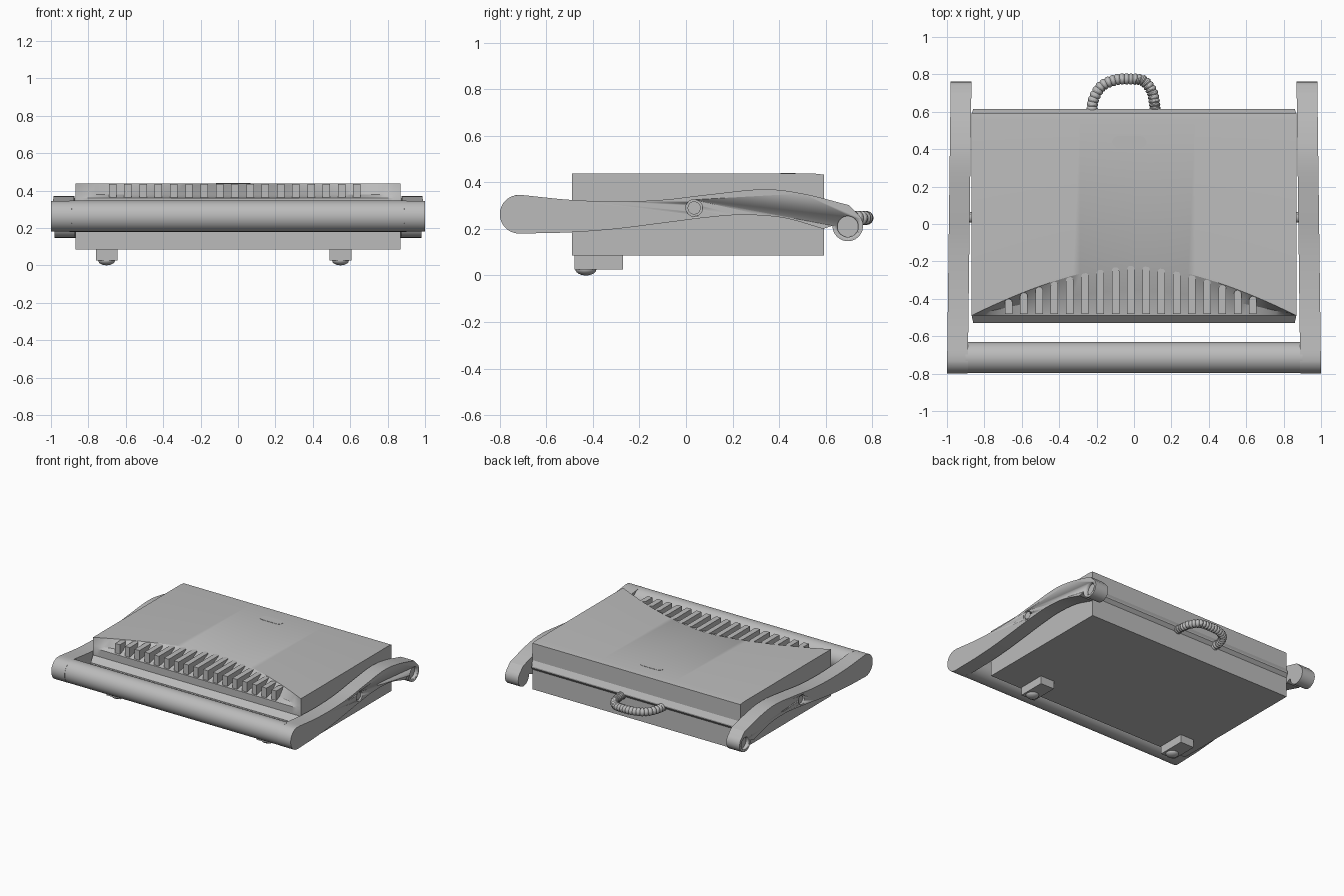
import bpy, bmesh
from math import pi, sin, cos
from mathutils import Vector, Matrix

if "Cube" in bpy.data.objects:
    bpy.data.objects.remove(bpy.data.objects["Cube"])

grey = bpy.data.materials.new("satin grey")
grey.use_nodes = True
grey.diffuse_color = (0.5, 0.5, 0.5, 1)
grey.node_tree.nodes["Principled BSDF"].inputs["Base Color"].default_value = (0.5, 0.5, 0.5, 1)


def finish(bm, name, angle=0.5):
    bmesh.ops.recalc_face_normals(bm, faces=bm.faces)
    mesh = bpy.data.meshes.new(name)
    bm.to_mesh(mesh)
    bm.free()
    mesh.materials.append(grey)
    ob = bpy.data.objects.new(name, mesh)
    bpy.context.collection.objects.link(ob)
    bpy.ops.object.select_all(action='DESELECT')
    ob.select_set(True)
    bpy.context.view_layer.objects.active = ob
    bpy.ops.object.shade_smooth_by_angle(angle=angle)
    return ob


def loft(name, rings, angle=0.5):
    """Skin a list of equal closed rings and cap both ends."""
    bm = bmesh.new()
    rows = [[bm.verts.new(p) for p in ring] for ring in rings]
    for a, b in zip(rows, rows[1:]):
        for i in range(len(a)):
            j = (i + 1) % len(a)
            bm.faces.new((a[i], a[j], b[j], b[i]))
    bm.faces.new(rows[0])
    bm.faces.new(rows[-1])
    return finish(bm, name, angle)


def rod(name, x0, x1, y, z, r, sides=40):
    """Cylinder along x."""
    bm = bmesh.new()
    m = Matrix.Translation(((x0 + x1) / 2, y, z)) @ Matrix.Rotation(pi / 2, 4, 'Y')
    bmesh.ops.create_cone(bm, cap_ends=True, segments=sides, radius1=r, radius2=r,
                          depth=abs(x1 - x0), matrix=m)
    return finish(bm, name)


def spline(points, steps=8):
    """Smooth path through a few points."""
    pts = [Vector(p) for p in points]
    pts = [2 * pts[0] - pts[1]] + pts + [2 * pts[-1] - pts[-2]]
    out = []
    for a, b, c, d in zip(pts, pts[1:], pts[2:], pts[3:]):
        for k in range(steps):
            t = k / steps
            out.append(0.5 * (2 * b + (c - a) * t + (2 * a - 5 * b + 4 * c - d) * t * t
                              + (3 * b - a - 3 * c + d) * t ** 3))
    return out + [pts[-2]]


HALF, FRONT, BACK, TOP = 0.868, -0.49, 0.592, 0.438


def arch(x):
    return -0.22 + (FRONT + 0.22) * abs(x / HALF) ** 1.6


# Body: cross-sections along x, with a flared seam and a scooped front top
def section(x):
    ya = arch(x) + 0.0005
    lip = x * 0.99
    return [(x, FRONT, 0.085), (x, FRONT, 0.235), (lip, -0.53, 0.255), (lip, -0.53, 0.265),
            (x, FRONT, 0.305), (x, FRONT - 0.0005, 0.36),
            (x, (FRONT + ya) / 2, 0.378), (x, ya, TOP),
            (x, 0.55, TOP), (x, BACK, TOP - 0.005), (x, BACK, 0.305),
            (lip, 0.614, 0.268), (lip, 0.614, 0.258), (x, BACK, 0.235), (x, BACK, 0.085)]


loft("body", [section(HALF * (i / 24 - 1)) for i in range(49)])

# Ribs standing in the scoop, rounded at the back
for i in range(17):
    x = -0.67 + i * 0.0816
    y, w = arch(x) - 0.022, 0.02
    plan = [(x - w, FRONT + 0.01), (x + w, FRONT + 0.01)]
    plan += [(x + w * cos(pi * k / 8), y + w * sin(pi * k / 8)) for k in range(9)]
    loft("vent_rib", [[(px, py, z) for px, py in plan] for z in (0.35, TOP - 0.002)])


# Small oval badge on the lid
def oval(r, z):
    ring = []
    for cx, a0 in ((0.035, -pi / 2), (-0.085, pi / 2)):
        ring += [(cx + r * cos(a0 + pi * k / 10), 0.438 + r * sin(a0 + pi * k / 10), z)
                 for k in range(11)]
    return ring


loft("lid_badge", [oval(0.032, TOP - 0.002), oval(0.032, TOP + 0.002)])

# Front feet with round pads
for x in (-0.703, 0.548):
    bm = bmesh.new()
    bmesh.ops.create_cube(bm, size=1, matrix=Matrix.Translation((x, -0.375, 0.057))
                          @ Matrix.Diagonal((0.115, 0.21, 0.064, 1)))
    finish(bm, "foot")
    bm = bmesh.new()
    bmesh.ops.create_uvsphere(bm, u_segments=24, v_segments=12, radius=1,
                              matrix=Matrix.Translation((x, -0.43, 0.026))
                              @ Matrix.Diagonal((0.045, 0.045, 0.026, 1)))
    finish(bm, "foot_pad")

# Side arms: curved outline with a rounded grip end and a knuckle at the back
upper = spline([(-0.70, 0.345), (-0.5, 0.325), (-0.3, 0.318), (-0.1, 0.325), (0.1, 0.348),
                (0.33, 0.37), (0.5, 0.352), (0.7, 0.302)])
lower = spline([(0.59, 0.2), (0.42, 0.247), (0.25, 0.26), (0.1, 0.25), (-0.1, 0.225),
                (-0.3, 0.2), (-0.5, 0.185), (-0.715, 0.18)])
knuckle = [Vector((0.695 + 0.066 * cos(a), 0.213 + 0.066 * sin(a)))
           for a in (0.75 - k * 0.26 for k in range(16))]
grip = [Vector((-0.717 + 0.083 * cos(a), 0.263 + 0.083 * sin(a)))
        for a in (-pi / 2 - k * pi / 16 for k in range(1, 16))]
outline = upper + knuckle + lower + grip


def arm_x(y, x):
    return x - 0.02 * (y + 0.8) / 1.56


for side, label in ((1, "left"), (-1, "right")):
    arm = loft(label + "_arm", [[(side * arm_x(p.x, x), p.x, p.y) for p in outline]
                                for x in (0.889, 1.0)])
    # Shallow bolt holes
    for y, z, r in ((0.035, 0.29, 0.036), (0.695, 0.21, 0.045)):
        face = arm_x(y, 1.0)
        cutter = rod("bolt_cutter", side * (face - 0.025), side * (face + 0.05), y, z, r)
        mod = arm.modifiers.new("hole", 'BOOLEAN')
        mod.object = cutter
        mod.solver = 'EXACT'
        bpy.context.view_layer.objects.active = arm
        bpy.ops.object.modifier_apply(modifier=mod.name)
        bpy.data.objects.remove(cutter)
    rod(label + "_pivot_screw", side * 0.85, side * 0.981, 0.035, 0.29, 0.028)

# Front handle bar
rod("handle_bar", -0.9, 0.9, -0.714, 0.263, 0.0835, 64)

# Ribbed cable loop at the back
path = spline([(-0.225, 0.58), (-0.218, 0.66), (-0.175, 0.735), (-0.1, 0.77), (-0.02, 0.775),
               (0.05, 0.765), (0.095, 0.71), (0.11, 0.64), (0.113, 0.58)], 10)
rings = []
for i, p in enumerate(path):
    d = (path[min(i + 1, len(path) - 1)] - path[max(i - 1, 0)]).normalized()
    r = 0.03 if i % 3 else 0.025
    rings.append([(p.x - d.y * r * cos(a), p.y + d.x * r * cos(a), 0.247 + r * sin(a))
                  for a in (2 * pi * k / 16 for k in range(16))])
loft("cable_loop", rings, 0.4)
